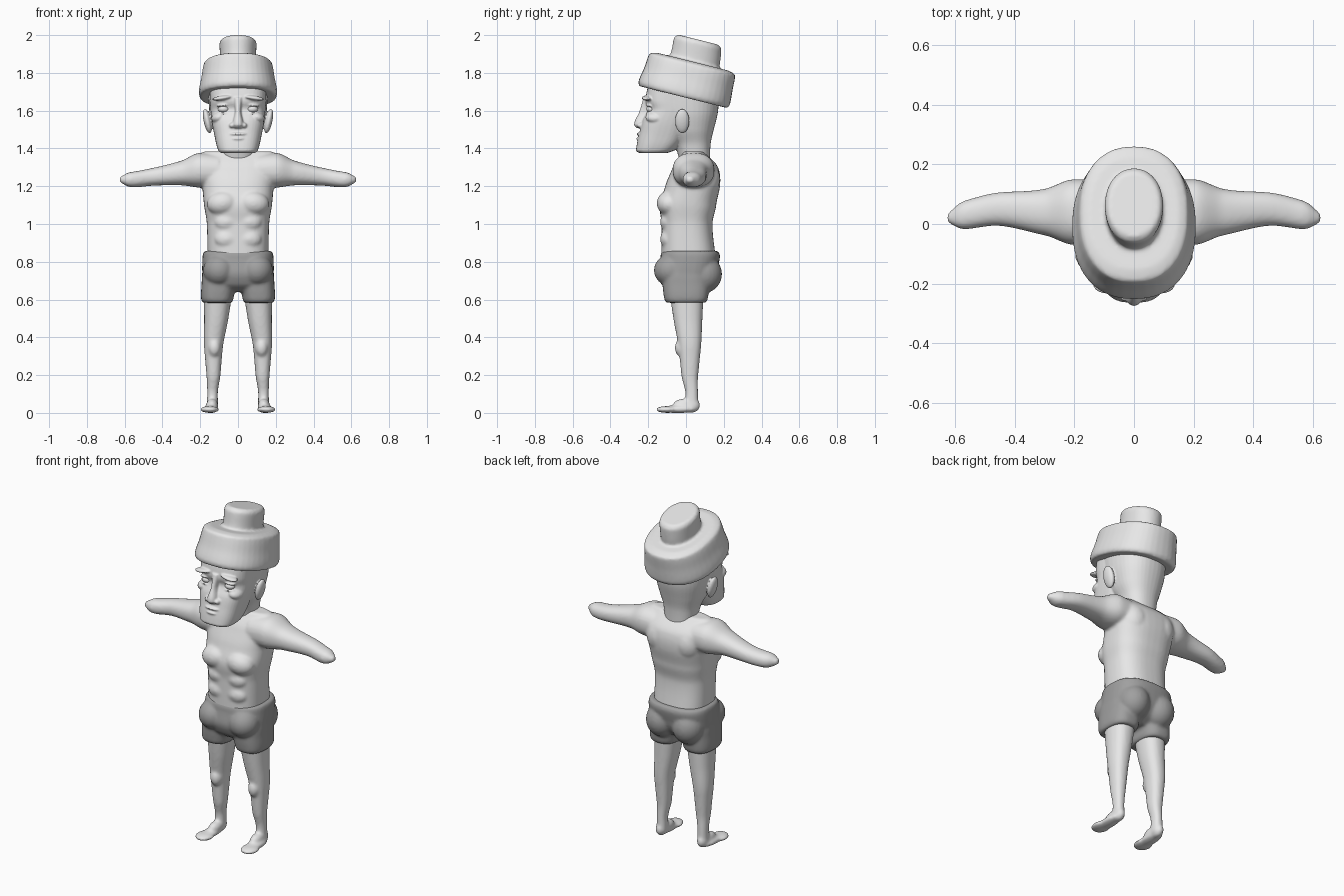
import bpy
import bmesh
from math import cos, sin, pi, radians
from mathutils import Matrix, Vector

cube = bpy.data.objects.get("Cube")
if cube:
    bpy.data.objects.remove(cube, do_unlink=True)


def material(name, grey):
    mat = bpy.data.materials.new(name)
    mat.use_nodes = True
    colour = (grey, grey, grey, 1)
    mat.diffuse_color = colour
    mat.node_tree.nodes["Principled BSDF"].inputs["Base Color"].default_value = colour
    return mat


def resample(rings, step=.012):
    """Fill in rings with a smooth curve that never overshoots."""
    gaps = [high[0] - low[0] for low, high in zip(rings, rings[1:])]
    slopes = []
    for values in zip(*rings):
        rise = [(high - low) / gap for low, high, gap in zip(values, values[1:], gaps)]
        inner = [2 * p * q / (p + q) if p * q > 0 else 0 for p, q in zip(rise, rise[1:])]
        slopes.append([rise[0]] + inner + [rise[-1]])
    result = []
    for i, gap in enumerate(gaps):
        parts = max(2, int(gap / step))
        for j in range(parts):
            s = j / parts
            ease = s * s * (3 - 2 * s)
            leave, arrive = gap * s * (1 - s) ** 2, gap * s * s * (1 - s)
            result.append([low + (high - low) * ease + slope[i] * leave - slope[i + 1] * arrive
                           for low, high, slope in zip(rings[i], rings[i + 1], slopes)])
    return result + [rings[-1]]


def loft(bm, rings, axis=2, power=2.3, side=1, matrix=Matrix(), sides=40):
    """Skin rings (position, centre a, centre b, radius a, radius b) along an axis."""
    loops = []
    for position, *centre_and_radius in resample(rings):
        a, b, radius_a, radius_b = centre_and_radius
        loop = []
        for i in range(sides):
            angle = 2 * pi * i / sides
            point = Vector()
            point[axis] = position
            for k, centre, radius, v in ((1, a, radius_a, cos(angle)),
                                         (2, b, radius_b, sin(angle))):
                bend = abs(v) ** (2 / power) * (1 if v > 0 else -1)
                point[(axis + k) % 3] = centre + radius * bend
            point.x *= side
            loop.append(bm.verts.new(matrix @ point))
        loops.append(loop)
    for low, high in zip(loops, loops[1:]):
        for i in range(sides):
            j = (i + 1) % sides
            bm.faces.new((low[i], low[j], high[j], high[i]))
    bm.faces.new(loops[0])
    bm.faces.new(loops[-1])


def column(bm, rings, **options):
    """Upright loft, symmetric in x: (z, half width, front, back)."""
    loft(bm, [(z, 0, (front + back) / 2, width, (back - front) / 2)
              for z, width, front, back in rings], **options)


def limb(bm, rings, axis, deep, **options):
    """Oval tube (position, centre a, centre b, radius), deeper along y."""
    deep_a, deep_b = (deep, 1) if axis == 0 else (1, deep)
    loft(bm, [(position, a, b, radius * deep_a, radius * deep_b)
              for position, a, b, radius in rings], axis=axis, **options)


def ball(bm, place, size, roll=0, side=1):
    x, y, z = place
    spot = Matrix.Translation((x * side, y, z))
    turn = Matrix.Rotation(radians(roll) * side, 4, 'Y')
    bmesh.ops.create_uvsphere(bm, u_segments=24, v_segments=16, radius=1,
                              matrix=spot @ turn @ Matrix.Diagonal((*size, 1)))


def finish(bm, name, mat):
    bmesh.ops.recalc_face_normals(bm, faces=bm.faces)
    for face in bm.faces:
        face.smooth = True
    mesh = bpy.data.meshes.new(name)
    bm.to_mesh(mesh)
    bm.free()
    mesh.materials.append(mat)
    obj = bpy.data.objects.new(name, mesh)
    bpy.context.collection.objects.link(obj)
    return obj


def fuse(obj, voxel, smoothing):
    """Melt the overlapping shells into one soft surface."""
    remesh = obj.modifiers.new("fuse", 'REMESH')
    remesh.mode = 'VOXEL'
    remesh.voxel_size = voxel
    remesh.use_smooth_shade = True
    soften = obj.modifiers.new("soften", 'SMOOTH')
    soften.factor = .5
    soften.iterations = smoothing


skin = material("pale grey", .8)
cloth = material("mid grey", .35)
both_sides = (1, -1)

# Body: torso, arms, legs and feet
body = bmesh.new()
column(body, [(.8, .16, -.13, .16), (1, .165, -.13, .14), (1.1, .18, -.14, .16),
              (1.2, .19, -.11, .18), (1.3, .21, -.07, .17), (1.385, .18, -.01, .09)],
       power=2.6)
for side in both_sides:
    limb(body, [(.1, .04, 1.28, .09), (.2, .04, 1.285, .092), (.3, .04, 1.27, .065),
                (.45, .05, 1.25, .047), (.57, .03, 1.235, .04), (.627, .02, 1.235, .012)],
         axis=0, deep=1.2, side=side)
    limb(body, [(.03, .135, .03, .03), (.1, .135, .03, .028), (.2, .13, .02, .037),
                (.33, .13, .02, .048), (.5, .115, .01, .064), (.7, .1, 0, .08)],
         axis=2, deep=1.2, side=side)
    # Sole, toes, heel and instep
    ball(body, (.145, -.04, .02), (.04, .1, .021), side=side)
    ball(body, (.15, -.1, .018), (.05, .06, .018), side=side)
    ball(body, (.137, .03, .04), (.03, .045, .04), side=side)
    ball(body, (.137, -.01, .04), (.032, .06, .035), side=side)
    # Knee, chest, shoulder blade and belly muscles
    ball(body, (.125, -.02, .345), (.035, .04, .05), side=side)
    ball(body, (.08, -.09, 1.11), (.085, .065, .065), 8, side)
    ball(body, (.09, .1, 1.24), (.085, .08, .1), side=side)
    for z in (1.01, .92):
        ball(body, (.06, -.095, z), (.065, .042, .05), side=side)
fuse(finish(body, "body", skin), .0085, 5)

# Shorts with seat and two short legs
shorts = bmesh.new()
column(shorts, [(.64, .13, -.08, .07), (.68, .175, -.13, .13), (.75, .19, -.15, .165),
                (.835, .187, -.135, .18), (.857, .18, -.125, .17)], power=2.6)
for side in both_sides:
    limb(shorts, [(.583, .11, 0, .076), (.6, .11, 0, .085), (.7, .1, 0, .092),
                  (.8, .1, 0, .08)], axis=2, deep=1.35, power=2.7, side=side)
    ball(shorts, (.087, .095, .735), (.09, .096, .1), side=side)
    ball(shorts, (.1, -.08, .755), (.085, .09, .085), side=side)
fuse(finish(shorts, "shorts", cloth), .0085, 5)

# Head: skull with neck, jaw, nose, lips, brows, cheeks, eyelids and ears
head = bmesh.new()
column(head, [(1.32, .085, -.03, .125), (1.42, .1, -.06, .13), (1.5, .13, -.12, .147),
              (1.6, .152, -.16, .17), (1.74, .16, -.18, .18)])
column(head, [(1.376, .092, -.25, -.1), (1.39, .105, -.265, -.06), (1.47, .125, -.25, 0),
              (1.55, .14, -.23, .03), (1.61, .146, -.203, .05), (1.65, .148, -.215, .05),
              (1.74, .15, -.2, .05)], power=2.7)
column(head, [(1.508, .024, -.26, -.18), (1.525, .03, -.275, -.18), (1.6, .016, -.245, -.17),
              (1.67, .024, -.225, -.17)])
ball(head, (0, -.24, 1.477), (.048, .022, .009))
ball(head, (0, -.24, 1.452), (.042, .024, .01))
for side in both_sides:
    ball(head, (.032, -.235, 1.522), (.016, .025, .015), side=side)
    ball(head, (.085, -.205, 1.667), (.053, .03, .012), 8, side)
    ball(head, (.1, -.16, 1.565), (.042, .055, .03), 20, side)
    ball(head, (.076, -.19, 1.628), (.038, .022, .007), 6, side)
    ball(head, (.076, -.19, 1.588), (.034, .022, .006), -4, side)
    ball(head, (.162, -.02, 1.545), (.02, .038, .066), 12, side)
fuse(finish(head, "head", skin), .005, 3)

# Eyeballs
eyes = bmesh.new()
for side in both_sides:
    ball(eyes, (.076, -.184, 1.608), (.03, .026, .02), side=side)
finish(eyes, "eyes", skin)

# Hat, leaning back, with a wide band and a small crown
hat = bmesh.new()
lean = Matrix.Translation((0, -.015, 1.672)) @ Matrix.Rotation(radians(-14), 4, 'X')
column(hat, [(0, .2, -.24, .24), (.02, .208, -.25, .25), (.1, .195, -.238, .245),
             (.18, .18, -.23, .24), (.194, .15, -.19, .2)], matrix=lean)
column(hat, [(.15, .1, -.13, .15), (.21, .095, -.12, .147), (.295, .098, -.123, .135),
             (.314, .085, -.105, .115)], matrix=lean, power=2.1)
fuse(finish(hat, "hat", skin), .008, 4)
